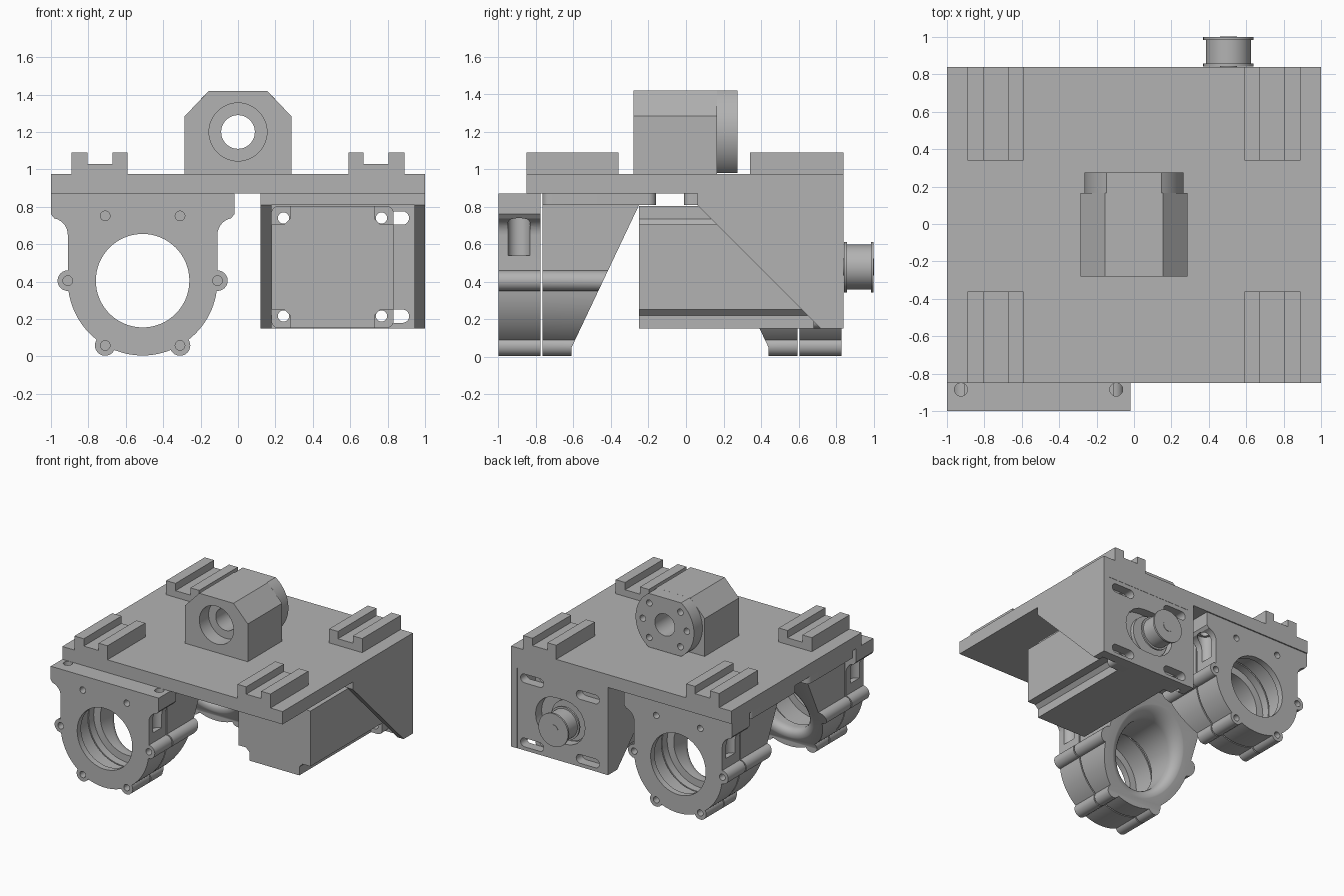
import bpy, bmesh
from math import sin, cos, pi, radians

cube = bpy.data.objects.get("Cube")
if cube:
    bpy.data.objects.remove(cube, do_unlink=True)

grey = bpy.data.materials.new("machined grey")
grey.use_nodes = True
grey.diffuse_color = (0.45, 0.45, 0.45, 1)
grey.node_tree.nodes["Principled BSDF"].inputs["Base Color"].default_value = (0.45, 0.45, 0.45, 1)
parts = []


def finish(name, bm, keep=True):
    bmesh.ops.recalc_face_normals(bm, faces=bm.faces)
    mesh = bpy.data.meshes.new(name)
    bm.to_mesh(mesh)
    bm.free()
    obj = bpy.data.objects.new(name, mesh)
    bpy.context.collection.objects.link(obj)
    mesh.materials.append(grey)
    if keep:
        parts.append(obj)
    else:
        obj.hide_render = True
    return obj


def prism(name, pts, a, b, axis="y", keep=True):
    """Extrude a flat outline from a to b along an axis."""
    place = {"x": lambda p, d: (d, p[0], p[1]),
             "y": lambda p, d: (p[0], d, p[1]),
             "z": lambda p, d: (p[0], p[1], d)}[axis]
    bm = bmesh.new()
    low = [bm.verts.new(place(p, a)) for p in pts]
    high = [bm.verts.new(place(p, b)) for p in pts]
    bm.faces.new(low)
    bm.faces.new(high)
    for i in range(len(pts)):
        j = (i + 1) % len(pts)
        bm.faces.new((low[i], low[j], high[j], high[i]))
    return finish(name, bm, keep)


def rect(x0, x1, z0, z1):
    return [(x0, z0), (x1, z0), (x1, z1), (x0, z1)]


def arc(cx, cz, r, a0, a1, n):
    return [(cx + r * cos(radians(a0 + (a1 - a0) * i / n)),
             cz + r * sin(radians(a0 + (a1 - a0) * i / n))) for i in range(n + 1)]


def circle(cx, cz, r, n=32):
    return arc(cx, cz, r, 0, 360, n)[:-1]


def slot(x0, x1, z, r):
    return arc(x1 - r, z, r, -90, 90, 10) + arc(x0 + r, z, r, 90, 270, 10)


def rounded(x0, x1, z0, z1, r):
    return (arc(x1 - r, z1 - r, r, 0, 90, 6) + arc(x0 + r, z1 - r, r, 90, 180, 6)
            + arc(x0 + r, z0 + r, r, 180, 270, 6) + arc(x1 - r, z0 + r, r, 270, 360, 6))


def combine(obj, tools, operation="DIFFERENCE"):
    """Apply booleans and remove the tools."""
    for tool in tools:
        mod = obj.modifiers.new("boolean", "BOOLEAN")
        mod.operation = operation
        mod.solver = "EXACT"
        mod.object = tool
    graph = bpy.context.evaluated_depsgraph_get()
    mesh = bpy.data.meshes.new_from_object(obj.evaluated_get(graph))
    obj.modifiers.clear()
    obj.data = mesh
    for tool in tools:
        bpy.data.objects.remove(tool, do_unlink=True)


def tool(pts, a, b, axis="y"):
    return prism("cutter", pts, a, b, axis, keep=False)


# Carriage plate and slotted rails
prism("carriage_plate", rect(-1, 1, -0.85, 0.84), 0.87, 0.975, "z")
for side in (-1, 1):
    outline = [(0.59, 0.97), (0.59, 1.09), (0.67, 1.09), (0.67, 1.03),
               (0.805, 1.03), (0.805, 1.09), (0.89, 1.09), (0.89, 0.97)]
    for label, y0, y1 in (("front", -0.85, -0.36), ("back", 0.34, 0.84)):
        prism(label + "_rail", [(side * x, z) for x, z in outline], y0, y1)

# Screw nut housing with round flange
NZ = 1.2
housing = prism("nut_housing", [(-0.285, 0.97), (0.285, 0.97), (0.285, 1.285), (0.155, 1.42),
                                (-0.155, 1.42), (-0.285, 1.285)], -0.28, 0.165)
combine(housing, [tool(circle(0, NZ, 0.155, 48), -0.3, -0.16),
                  tool(circle(0, NZ, 0.09, 48), -0.3, 0.3)])
top = radians(56)
half = arc(0, NZ, 0.265, -56, 56, 24)
flange = prism("nut_flange", half + [(-x, z) for x, z in reversed(half)], 0.165, 0.275)
combine(flange, [tool(circle(0, NZ, 0.09, 48), 0, 0.4)]
        + [tool(circle(0.2 * cos(radians(a)), NZ + 0.2 * sin(radians(a)), 0.026, 16), 0.2, 0.4)
           for a in (-45, 0, 45, 135, 180, 225)])

# Bearing holders
CX, CZ, R = -0.51, 0.405, 0.4


def slope(z):
    return -0.61 + 0.474 * (z - 0.05)


def bore():
    """Stepped bore with a flared, slanted mouth."""
    rings = [(0.25, -1.05, 0), (0.25, -0.95, 0), (0.31, -0.95, 0), (0.31, -0.7, 0), (0.25, -0.7, 0)]
    for i in range(7):
        a = pi / 2 * i / 6
        rings.append((0.25 + 0.09 * (1 - cos(a)), -0.088 + 0.09 * sin(a), 1))
    rings.append((0.345, 0.2, 1))
    bm = bmesh.new()
    loops = [[bm.verts.new((x, y + slope(z) if slanted else y, z))
              for x, z in circle(CX, CZ, r, 64)] for r, y, slanted in rings]
    for lo, hi in zip(loops, loops[1:]):
        for i in range(64):
            j = (i + 1) % 64
            bm.faces.new((lo[i], lo[j], hi[j], hi[i]))
    bm.faces.new(loops[0])
    bm.faces.new(loops[-1])
    return finish("cutter", bm, keep=False)


def around(angles):
    return [(CX + R * cos(radians(a)), CZ + R * sin(radians(a))) for a in angles]


def ears(y0, y1):
    return [tool(circle(x, z, 0.055, 24), y0, y1) for x, z in around((0, 180, 240, 300))]


def bolt_holes(y0, y1):
    return [tool(circle(x, z, 0.026, 16), y0, y1) for x, z in around(range(0, 360, 60))]


bottom = arc(CX, CZ, R, 180, 360, 48)
left_side = [(-1, 0.87)] + arc(-1, 0.65, 0.09, 90, 0, 8)
left_side[1] = (-1, 0.76)
right_side = [(2 * CX - x, z) for x, z in reversed(left_side)]
cap = prism("front_bearing_cap", left_side + bottom + right_side, -1, -0.775)
combine(cap, ears(-1, -0.775), "UNION")
pockets = []
for x in (-0.925, -0.095):
    pockets.append(tool(circle(x, -0.89, 0.06, 24), 0.54, 0.76, "z"))
    pockets.append(tool(circle(x, -0.885, 0.035, 20), 0.7, 0.9, "z"))
combine(cap, [bore()] + bolt_holes(-1.1, -0.7) + pockets)

body = prism("front_bearing_body", [(CX - R, 0.84)] + bottom + [(CX + R, 0.84)], -0.765, -0.2)
combine(body, ears(-0.765, -0.3), "UNION")
wedge = [(-0.61, -0.1), (-0.61, 0.05), (-0.25, 0.81), (-0.1, 0.81), (-0.1, -0.1)]
combine(body, [tool(wedge, -1.2, 0.2, "x"), bore()] + bolt_holes(-0.9, -0.68))
foot = prism("front_bearing_foot", rounded(-1, -0.025, -0.765, -0.16, 0.04), 0.81, 0.87, "z")

for part in (cap, body, foot):
    bm = bmesh.new()
    bm.from_mesh(part.data)
    for v in bm.verts:
        v.co.y = -0.17 - v.co.y
    finish(part.name.replace("front", "back"), bm)

# Motor bracket
MX, MZ = 0.505, 0.478
prism("bracket_base", rect(0.12, 1, 0.06, 0.84), 0.81, 0.87, "z")
gusset = [(0.06, 0.87), (0.84, 0.87), (0.84, 0.15), (0.72, 0.15), (0.06, 0.81)]
for label, x0, x1 in (("right", 0.12, 0.178), ("left", 0.945, 1)):
    prism(label + "_bracket_gusset", gusset, x0, x1, "x")
face = prism("bracket_face", rect(0.12, 1, 0.15, 0.87), 0.76, 0.838)
combine(face, [tool(slot(0.33, 0.78, MZ, 0.18), 0.7, 0.9)]
        + [tool(slot(x0, x0 + 0.21, z, 0.036), 0.7, 0.9)
           for x0 in (0.2, 0.705) for z in (0.215, 0.74)])

# Motor with notched corners, end flange and boss
w, n = 0.327, 0.1
quarter = [(w, w - n), (w - n + 0.03, w - n), (w - n, w - n + 0.03), (w - n, w)]
cross = []
for sx, sz in ((1, 1), (-1, 1), (-1, -1), (1, -1)):
    corner = [(MX + sx * x, MZ + sz * z) for x, z in quarter]
    cross += corner if sx * sz > 0 else corner[::-1]
prism("motor_body", cross, -0.25, 0.68)
end = prism("motor_flange", rounded(MX - w, MX + w, MZ - w, MZ + w, 0.04), 0.68, 0.76)
combine(end, [tool(circle(MX + sx * 0.262, MZ + sz * 0.262, 0.03, 20), 0.6, 0.8)
              for sx in (-1, 1) for sz in (-1, 1)])
prism("motor_boss", circle(MX, MZ, 0.165, 48), 0.75, 0.79)

# Drive pulley
for label, r, y0, y1 in (("inner_rim", 0.135, 0.842, 0.857), ("drum", 0.12, 0.85, 0.99),
                         ("outer_rim", 0.135, 0.985, 1.0), ("shaft", 0.045, 0.77, 1.003)):
    prism("pulley_" + label, circle(MX, MZ, r, 48), y0, y1)

bpy.ops.object.select_all(action="DESELECT")
for part in parts:
    part.select_set(True)
bpy.context.view_layer.objects.active = parts[0]
bpy.ops.object.shade_smooth_by_angle(angle=radians(30))
